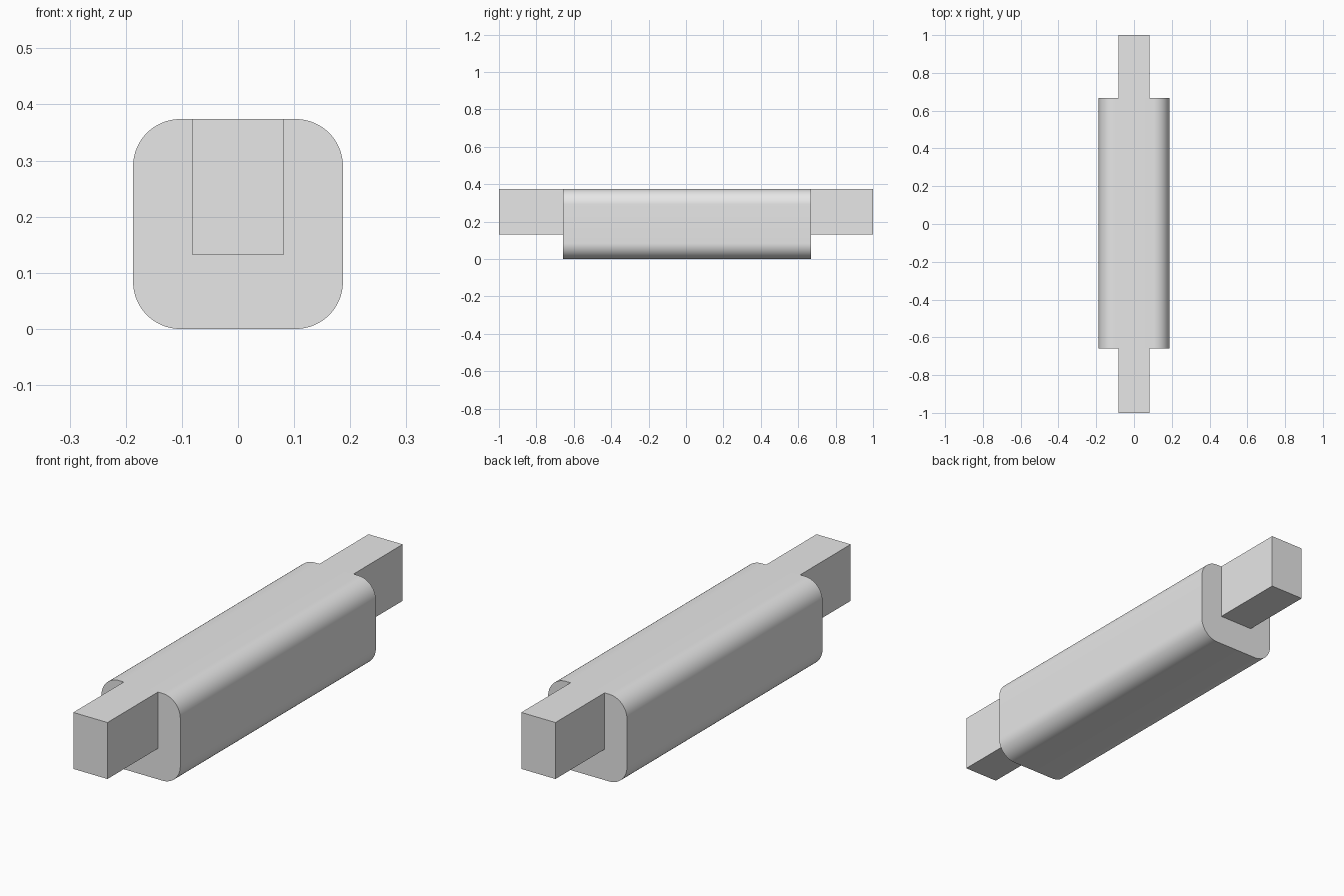
import bpy
import bmesh
import math

cube = bpy.data.objects.get("Cube")
if cube:
    bpy.data.objects.remove(cube, do_unlink=True)

SIZE = 0.374          # width and height of the main bar
RADIUS = 0.084        # rounding of its long edges
FRONT, BACK = -0.658, 0.667
TENON_HALF, TENON_BOTTOM = 0.081, 0.132

grey = bpy.data.materials.new("plain_grey")
grey.use_nodes = True
colour = (0.8, 0.8, 0.8, 1)
grey.diffuse_color = colour
grey.node_tree.nodes["Principled BSDF"].inputs["Base Color"].default_value = colour


def extrude_profile(name, profile, y0, y1):
    """Sweep a closed x-z outline along y."""
    bm = bmesh.new()
    face = bm.faces.new([bm.verts.new((x, y0, z)) for x, z in profile])
    swept = bmesh.ops.extrude_face_region(bm, geom=[face], use_keep_orig=True)
    verts = [v for v in swept["geom"] if isinstance(v, bmesh.types.BMVert)]
    bmesh.ops.translate(bm, verts=verts, vec=(0, y1 - y0, 0))
    bmesh.ops.recalc_face_normals(bm, faces=bm.faces)
    mesh = bpy.data.meshes.new(name)
    bm.to_mesh(mesh)
    bm.free()
    mesh.materials.append(grey)
    obj = bpy.data.objects.new(name, mesh)
    bpy.context.collection.objects.link(obj)
    return obj


def rounded_square(size, radius, steps=16):
    c = size / 2 - radius
    points = []
    for i, (sx, sz) in enumerate([(1, 1), (-1, 1), (-1, -1), (1, -1)]):
        for k in range(steps + 1):
            a = math.pi / 2 * (i + k / steps)
            points.append((sx * c + radius * math.cos(a),
                           size / 2 + sz * c + radius * math.sin(a)))
    return points


# Main bar with rounded long edges
bar = extrude_profile("main_bar", rounded_square(SIZE, RADIUS), FRONT, BACK)
bpy.ops.object.select_all(action="DESELECT")
bar.select_set(True)
bpy.context.view_layer.objects.active = bar
bpy.ops.object.shade_smooth_by_angle(angle=math.radians(30))

# Square tenons flush with the top at both ends
tenon = [(-TENON_HALF, TENON_BOTTOM), (TENON_HALF, TENON_BOTTOM),
         (TENON_HALF, SIZE), (-TENON_HALF, SIZE)]
extrude_profile("front_tenon", tenon, -1, FRONT)
extrude_profile("back_tenon", tenon, BACK, 1)
